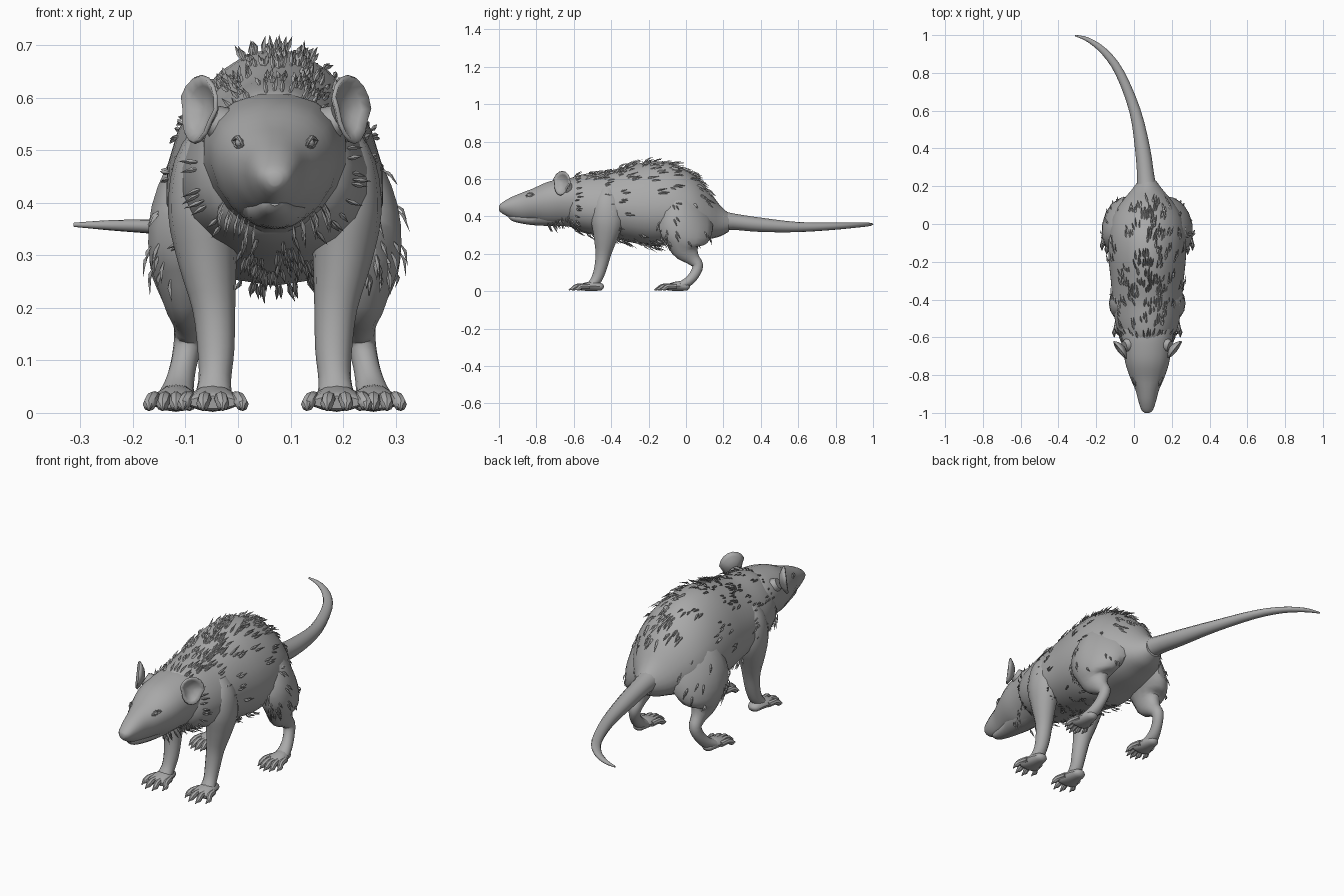
import bpy, bmesh, math, random
from mathutils import Vector, Matrix

random.seed(4)
CX = 0.07  # the body sits beside the centre because the tail curls to one side

cube = bpy.data.objects.get("Cube")
if cube:
    bpy.data.objects.remove(cube, do_unlink=True)

grey = bpy.data.materials.new("fur_grey")
grey.use_nodes = True
grey.diffuse_color = (0.4, 0.4, 0.4, 1)
grey.node_tree.nodes["Principled BSDF"].inputs["Base Color"].default_value = (0.4, 0.4, 0.4, 1)


def make(name, bm, recalc=True):
    if recalc:
        bmesh.ops.recalc_face_normals(bm, faces=bm.faces)
    mesh = bpy.data.meshes.new(name)
    bm.to_mesh(mesh)
    bm.free()
    mesh.materials.append(grey)
    ob = bpy.data.objects.new(name, mesh)
    bpy.context.collection.objects.link(ob)
    bpy.ops.object.select_all(action="DESELECT")
    ob.select_set(True)
    bpy.context.view_layer.objects.active = ob
    bpy.ops.object.shade_smooth_by_angle(angle=math.radians(40))
    return ob


def smooth_path(stations, steps=3):
    """Catmull-Rom through tuples of (x, y, z, width radius, depth radius)."""
    p = [stations[0]] + list(stations) + [stations[-1]]
    out = []
    for i in range(1, len(p) - 2):
        for k in range(steps):
            t = k / steps
            out.append([0.5 * (2 * b + (c - a) * t + (2 * a - 5 * b + 4 * c - d) * t * t
                               + (3 * b - a - 3 * c + d) * t ** 3)
                        for a, b, c, d in zip(*p[i - 1:i + 3])])
    return out + [list(stations[-1])]


def ring_point(station, side, up, a, egg):
    """Point on an ellipse that narrows towards its top by the egg factor."""
    x, y, z, rx, rz = station
    return (Vector((x, y, z)) + side * rx * math.cos(a) * (1 - egg * math.sin(a))
            + up * rz * math.sin(a))


def loft(bm, stations, sides=14, upright=False, steps=3, egg=0):
    path = smooth_path(stations, steps)
    rings = []
    for i, st in enumerate(path):
        before, after = path[max(i - 1, 0)], path[min(i + 1, len(path) - 1)]
        t = Vector((0, 1, 0)) if upright else (Vector(after[:3]) - Vector(before[:3])).normalized()
        side = Vector((1, 0, 0))
        side = (side - t * side.dot(t)).normalized()
        up = side.cross(t)
        rings.append([bm.verts.new(ring_point(st, side, up, math.tau * k / sides, egg))
                      for k in range(sides)])
    for a, b in zip(rings, rings[1:]):
        for k in range(sides):
            n = (k + 1) % sides
            bm.faces.new((a[k], a[n], b[n], b[k]))
    bm.faces.new(rings[0])
    bm.faces.new(rings[-1][::-1])


def ball(bm, centre, scale):
    m = Matrix.Translation(centre) @ Matrix.Diagonal((*scale, 1))
    bmesh.ops.create_uvsphere(bm, u_segments=12, v_segments=8, radius=1, matrix=m)


# Torso, head and lower jaw: y, centre height, half width, half height
def spine(rows):
    return [(CX, y, z, rx, rz) for y, z, rx, rz in rows]


torso = spine([(-.64, .475, .09, .10), (-.6, .472, .14, .14), (-.52, .468, .168, .162),
               (-.42, .466, .182, .176), (-.3, .468, .192, .205), (-.18, .468, .204, .226),
               (-.06, .465, .203, .214), (.04, .442, .182, .182), (.12, .41, .133, .132),
               (.18, .377, .083, .085), (.23, .367, .046, .048)])
head = spine([(-1, .445, .012, .012), (-.985, .445, .03, .028), (-.94, .447, .046, .054),
              (-.88, .452, .062, .075), (-.82, .46, .088, .09), (-.74, .468, .115, .118),
              (-.66, .475, .127, .128), (-.58, .474, .137, .136), (-.5, .47, .13, .13)])
jaw = spine([(-.95, .402, .01, .008), (-.925, .394, .026, .02), (-.85, .389, .042, .032),
             (-.76, .392, .065, .042), (-.66, .40, .075, .05)])
EGG, HEAD_EGG = .18, -.17
for name, rows, sides, egg in (("torso", torso, 20, EGG), ("head", head, 18, HEAD_EGG),
                               ("lower_jaw", jaw, 12, 0)):
    bm = bmesh.new()
    loft(bm, rows, sides, upright=True, egg=egg)
    make(name, bm)

# Tail
bm = bmesh.new()
loft(bm, [(.07, .15, .38, .06, .06), (.062, .25, .372, .046, .044), (.045, .4, .355, .04, .038),
          (.005, .6, .343, .03, .027), (-.075, .8, .348, .024, .019), (-.155, .91, .354, .019, .014),
          (-.24, .974, .357, .012, .01), (-.312, .998, .358, .004, .004)], 12)
make("tail", bm)

# Nose pad with nostril bulges
bm = bmesh.new()
ball(bm, (CX, -.982, .452), (.022, .016, .015))
for s in (-1, 1):
    ball(bm, (CX + s * .017, -.976, .446), (.014, .015, .012))
make("nose", bm)


def limb(name, s, rows, tuck=0):
    """Leg whose upper rear is tucked in towards the body."""
    bm = bmesh.new()
    loft(bm, [(CX + s * x, y, z, a, b) for x, y, z, a, b in rows])
    for v in bm.verts:
        v.co.x -= s * tuck * max(v.co.z - .2, 0) * max(v.co.y + .14, 0) ** 2
    return make(name, bm)


def paw(name, s, x, heel, knuckle, tip, half, toes):
    """Palm with a fan of clawed toes."""
    bm = bmesh.new()
    mid = (heel + knuckle) / 2
    x = CX + s * x
    loft(bm, [(x, heel, .02, half * .12, .006), (x, heel - .012, .023, half * .42, .019),
              (x, mid, .028, half * .62, .026), (x, knuckle, .022, half * .8, .019),
              (x, knuckle - .015, .02, half * .7, .012)], 12)
    for i in range(toes):
        f = 2 * i / (toes - 1) - 1
        end = tip + .03 * f * f
        x0, x1 = x + f * half * .6, x + f * half * .86
        start = knuckle + .02 + .02 * f * f
        xm, ym = (x0 + x1) / 2, (start + end) / 2
        loft(bm, [(x0, start, .026, .013, .014), (xm, ym, .027, .013, .014),
                  (x1, end + .025, .015, .012, .013), (x1, end + .014, .013, .007, .007),
                  (x1, end, .006, .002, .002)], 8, steps=2)
    make(name, bm)


hind_legs = []
for s, word in ((1, "left"), (-1, "right")):
    # Legs and feet
    limb("front_leg_" + word, s, [
        (.11, -.42, .54, .04, .05), (.13, -.42, .47, .062, .08), (.135, -.42, .38, .068, .09),
        (.128, -.43, .29, .056, .066), (.116, -.442, .2, .041, .043), (.112, -.458, .12, .035, .034),
        (.114, -.478, .065, .031, .03), (.117, -.505, .03, .036, .025)])
    paw("front_paw_" + word, s, .118, -.44, -.555, -.63, .066, 4)
    hind_legs.append(limb("hind_leg_" + word, s, [
        (.1, 0, .54, .04, .06), (.135, -.005, .47, .08, .11), (.168, 0, .38, .083, .145),
        (.176, 0, .29, .073, .135), (.168, 0, .225, .05, .08), (.162, .035, .175, .033, .04),
        (.164, .063, .138, .028, .03), (.174, .046, .09, .025, .027), (.183, .01, .05, .029, .026),
        (.188, -.03, .03, .036, .022)], tuck=6))
    paw("hind_foot_" + word, s, .188, .02, -.09, -.17, .06, 5)

    # Cupped ear facing out and forward, on a short stalk
    bm = bmesh.new()
    normal = Vector((s * .78, -.6, .12)).normalized()
    across = normal.cross(Vector((0, 0, 1))).normalized()
    rise = across.cross(normal)
    origin = Vector((CX + s * .135, -.658, .576))
    rings = []
    for r in (.25, .5, .75, 1):
        ring = []
        for k in range(16):
            a = math.tau * k / 16
            width = .058 if math.sin(a) > 0 else .046
            ring.append(bm.verts.new(origin + across * r * width * math.cos(a)
                                     + rise * r * .064 * math.sin(a)
                                     + normal * (.028 * r * r - .012)))
        rings.append(ring)
    bm.faces.new(rings[0])
    for a, b in zip(rings, rings[1:]):
        for k in range(16):
            bm.faces.new((a[k], b[k], b[(k + 1) % 16], a[(k + 1) % 16]))
    ear = make("ear_" + word, bm)
    mod = ear.modifiers.new("thickness", "SOLIDIFY")
    mod.thickness = .008
    mod.offset = 0
    bm = bmesh.new()
    loft(bm, [(CX + s * .07, -.63, .53, .04, .05), (CX + s * .1, -.64, .548, .035, .04),
              (CX + s * .122, -.648, .562, .025, .03)], 10)
    make("ear_base_" + word, bm)

    # Eye with lids above and below
    bm = bmesh.new()
    ball(bm, (CX + s * .067, -.836, .514), (.009, .014, .009))
    for dz, r in ((.01, .005), (-.009, .004)):
        loft(bm, [(CX + s * .06, -.858, .508, .002, .002), (CX + s * .07, -.836, .514 + dz, r, r),
                  (CX + s * .081, -.81, .518, .002, .002)], 8)
    make("eye_" + word, bm)


# Fur: folded pointed blades lying along the skin
def tuft(bm, p, n, d, length=.055, count=3):
    for i in range(count):
        j = Vector([random.uniform(-1, 1) for _ in range(3)])
        j -= n * j.dot(n)
        q, long = p + j * .014, length * random.uniform(.7, 1.3)
        lean = (d + j * .2).normalized()
        w = n.cross(lean).normalized() * .005
        mid = q + lean * long * .4
        v = [bm.verts.new(c) for c in (q - n * .008, mid + w, q + lean * long, mid - w, mid + n * .005)]
        for k in range(4):
            bm.faces.new((v[k], v[(k + 1) % 4], v[4]))


def on_skin(path, y, a, egg):
    """Point, outward normal and backward direction on a lofted part."""
    i = min(range(1, len(path) - 1), key=lambda k: abs(path[k][1] - y))
    side, up = Vector((1, 0, 0)), Vector((0, 0, 1))
    p, q = (ring_point(path[k], side, up, a, egg) for k in (i, i + 1))
    d = (q - p).normalized()
    n = Vector((math.cos(a) / path[i][3], 0, math.sin(a) / path[i][4]))
    return p, (n - d * n.dot(d)).normalized(), d


skin, face = smooth_path(torso, 12), smooth_path(head, 8)
down = Vector((0, 0, -1))
# name, tufts, y range, mid angle, angle spread, lift from the skin
for name, count, y0, y1, mid, spread, lift in (
        ("back_fur", 75, -.56, .13, math.pi / 2, .65, .13),
        ("ridge_fur", 28, -.4, .08, math.pi / 2, .25, .35),
        ("belly_fur", 36, -.55, -.1, -math.pi / 2, .35, .45)):
    bm = bmesh.new()
    for i in range(count):
        p, n, d = on_skin(skin, random.uniform(y0, y1), random.gauss(mid, spread), EGG)
        tuft(bm, p, n, d + n * lift)
    make(name, bm, recalc=False)

bm = bmesh.new()
for y in (-.6, -.44):
    for k in range(22):
        p, n, d = on_skin(skin, y, math.tau * k / 22, EGG)
        tuft(bm, p, n, d + n * .15, count=2)
make("neck_ruff", bm, recalc=False)

bm = bmesh.new()
for s in (-1, 1):
    for k in range(7):
        p, n, d = on_skin(face, -.74 + .02 * k, -math.pi / 2 + s * (.5 + .08 * k), HEAD_EGG)
        tuft(bm, p, n, d * .6 + down + n * .2, .05, 2)
make("cheek_fur", bm, recalc=False)

bm = bmesh.new()
for leg, s in zip(hind_legs, (1, -1)):
    outer = [v for v in leg.data.vertices if .25 < v.co.z < .48 and v.normal.x * s > .2]
    for v in random.sample(outer, 14):
        n = v.normal.copy()
        d = Vector((0, .5, -1))
        d = (d - n * d.dot(n)).normalized()
        tuft(bm, v.co.copy(), n, d + n * .12, .05, 2)
make("thigh_fur", bm, recalc=False)
